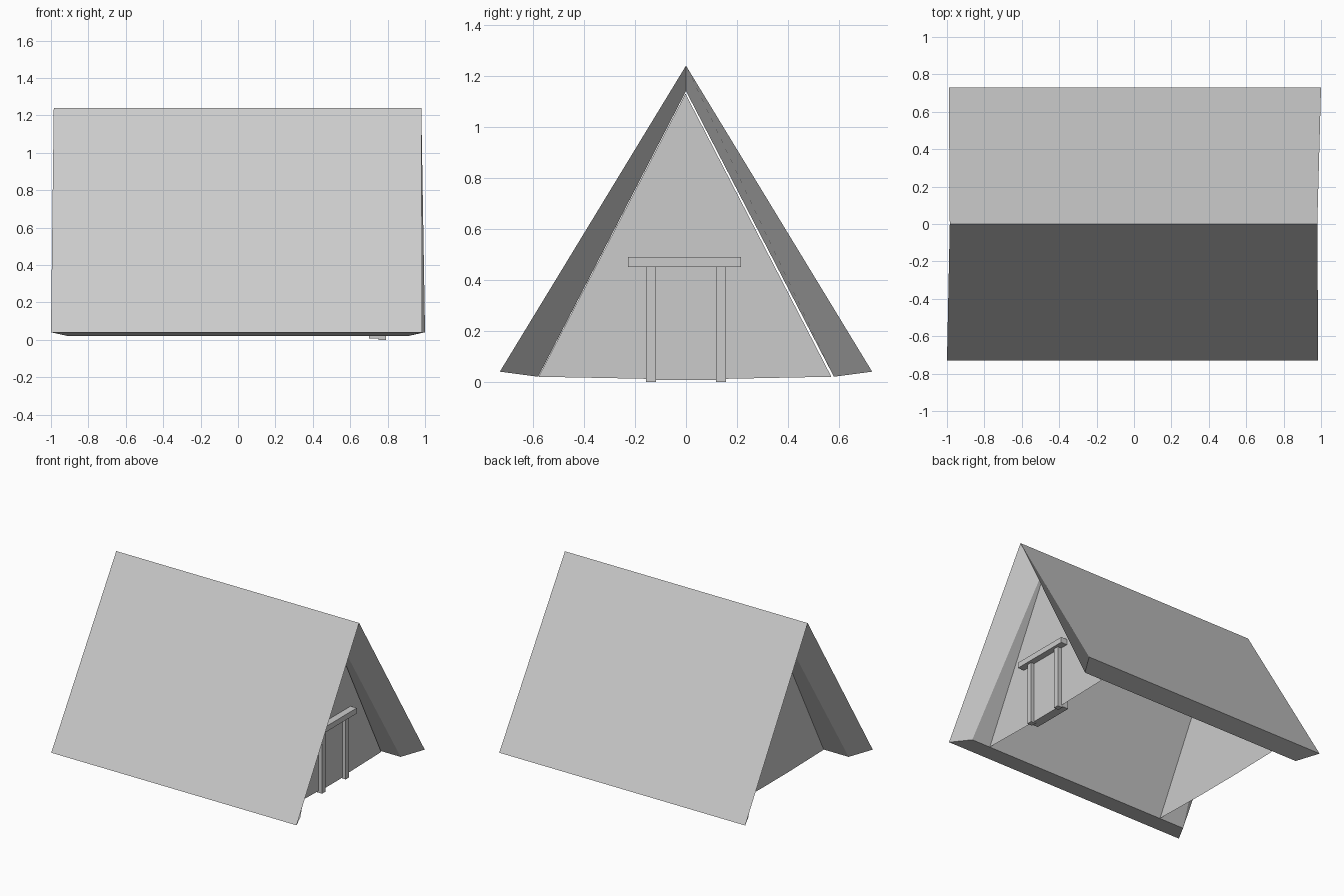
import bpy

if "Cube" in bpy.data.objects:
    bpy.data.objects.remove(bpy.data.objects["Cube"])


def mesh_object(name, verts, faces):
    mesh = bpy.data.meshes.new(name)
    mesh.from_pydata(verts, [], faces)
    mesh.update()
    obj = bpy.data.objects.new(name, mesh)
    bpy.context.collection.objects.link(obj)
    return obj


def box(name, x, y, z):
    verts = [(a, b, c) for a in x for b in y for c in z]
    faces = [(0, 1, 3, 2), (4, 6, 7, 5), (0, 4, 5, 1),
             (2, 3, 7, 6), (0, 2, 6, 4), (1, 5, 7, 3)]
    return mesh_object(name, verts, faces)


# Roof: folded slab, each profile point as (x_left, x_right, y, z)
profile = [
    (-1.00, 0.985, -0.73, 0.04),    # front eave
    (-0.985, 0.98, 0.0, 1.24),      # ridge
    (-0.99, 1.00, 0.73, 0.04),      # back eave
    (-0.91, 0.91, 0.58, 0.02),      # inner back eave
    (-0.77, 0.77, 0.0, 1.14),       # inner ridge
    (-0.91, 0.91, -0.58, 0.02),     # inner front eave
]
n = len(profile)
verts = [(p[0], p[2], p[3]) for p in profile] + [(p[1], p[2], p[3]) for p in profile]
faces = [(i, (i + 1) % n, (i + 1) % n + n, i + n) for i in range(n)]
for a, b, c, d in ((0, 1, 4, 5), (1, 2, 3, 4)):
    faces.append((d, c, b, a))
    faces.append((a + n, b + n, c + n, d + n))
mesh_object("roof", verts, faces)

# Gable end walls: thin single panels
for name, x in (("door_wall", 0.76), ("rear_wall", -0.71)):
    outline = [(-0.578, 0.02), (-0.16, 0.012), (0.16, 0.012), (0.57, 0.02), (-0.002, 1.13)]
    mesh_object(name, [(x, y, z) for y, z in outline], [(0, 1, 2, 3, 4)])

# Doorway: panel, two posts and a lintel
box("door_panel", (0.70, 0.765), (-0.157, 0.157), (0.008, 0.45))
for name, y in (("left_door_post", -0.137), ("right_door_post", 0.137)):
    box(name, (0.75, 0.79), (y - 0.02, y + 0.02), (0.0, 0.45))
box("door_lintel", (0.75, 0.81), (-0.228, 0.216), (0.45, 0.49))
